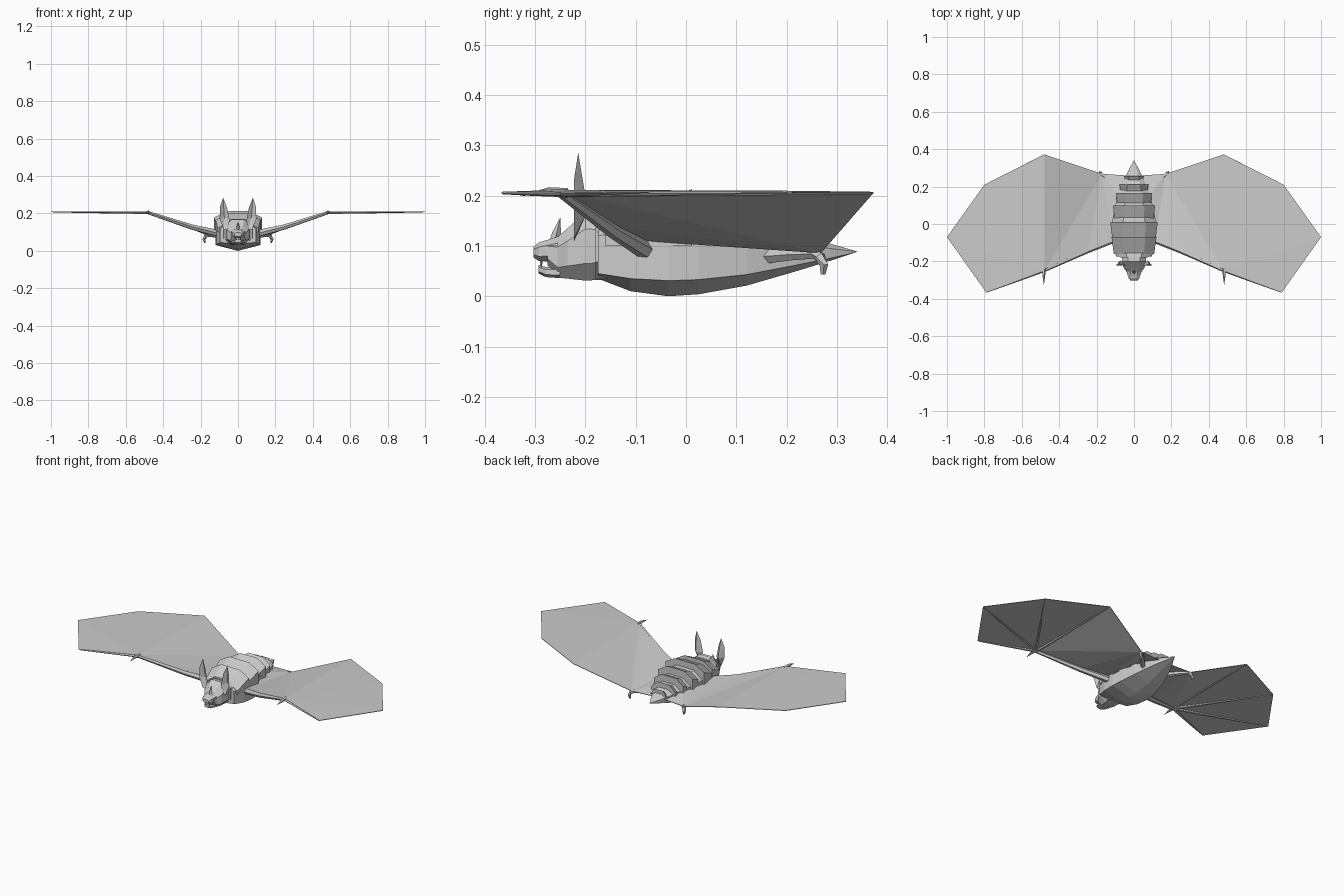
import bpy, bmesh, math
from mathutils import Vector


def make(name, verts, faces, thick=0.0):
    me = bpy.data.meshes.new(name)
    me.from_pydata([Vector(v) for v in verts], [], faces)
    bm = bmesh.new()
    bm.from_mesh(me)
    bmesh.ops.remove_doubles(bm, verts=bm.verts, dist=0.0002)
    bmesh.ops.recalc_face_normals(bm, faces=bm.faces)
    bm.to_mesh(me)
    bm.free()
    ob = bpy.data.objects.new(name, me)
    bpy.context.collection.objects.link(ob)
    if thick:
        mod = ob.modifiers.new("thickness", 'SOLIDIFY')
        mod.thickness = thick
        mod.offset = 0
    return ob


def loft(name, rings):
    n = len(rings[0])
    faces = [(k * n + i, k * n + (i + 1) % n, (k + 1) * n + (i + 1) % n, (k + 1) * n + i)
             for k in range(len(rings) - 1) for i in range(n)]
    faces += [tuple(range(n)), tuple(range((len(rings) - 1) * n, len(rings) * n))]
    return make(name, [p for r in rings for p in r], faces)


def tube(name, pts, radii, sides=5, flat=1.0):
    pts = [Vector(p) for p in pts]
    rings = []
    for i, p in enumerate(pts):
        d = (pts[min(i + 1, len(pts) - 1)] - pts[max(i - 1, 0)]).normalized()
        up = Vector((0, 0, 1)) if abs(d.z) < 0.9 else Vector((0, 1, 0))
        s = d.cross(up).normalized()
        u = s.cross(d)
        rings.append([p + radii[i] * (s * math.cos(a) + u * math.sin(a) * flat)
                      for a in (math.tau * k / sides for k in range(sides))])
    return loft(name, rings)


def mirror(ob):
    ob.modifiers.new("mirror", 'MIRROR')
    return ob


def section(y, w, zb, zs, zm, zt):
    half = [(w, zs), (w, zm), (w * 0.5, zt)]
    pts = [(0, zb)] + half + [(-x, z) for x, z in reversed(half)]
    return [(x, y, z) for x, z in pts]


# body: keeled belly, upright flanks, pointed tail
loft("body", [section(*r) for r in [
    (-0.175, 0.095, 0.035, 0.045, 0.12, 0.15),
    (-0.11, 0.115, 0.01, 0.035, 0.13, 0.17),
    (-0.035, 0.12, 0.0, 0.031, 0.135, 0.18),
    (0.025, 0.115, 0.004, 0.033, 0.13, 0.175),
    (0.12, 0.095, 0.021, 0.043, 0.12, 0.155),
    (0.22, 0.06, 0.05, 0.062, 0.105, 0.125),
    (0.285, 0.03, 0.07, 0.075, 0.095, 0.105),
    (0.34, 0.001, 0.088, 0.088, 0.0885, 0.089)]])

# overlapping back plates, raised at the rear edge
for i, (y0, y1, w, z) in enumerate([
        (-0.16, -0.07, 0.12, 0.2), (-0.09, 0.012, 0.127, 0.213),
        (0.0, 0.10, 0.113, 0.203), (0.07, 0.165, 0.096, 0.182),
        (0.13, 0.212, 0.077, 0.158), (0.19, 0.256, 0.054, 0.135)]):
    def arch(y, w, z, low):
        return [(w, y, low), (w, y, z - 0.035), (w * 0.5, y, z),
                (-w * 0.5, y, z), (-w, y, z - 0.035), (-w, y, low)]
    loft("back_plate_%d" % i, [arch(y0, w * 0.9, z - 0.045, 0.1),
                               arch(y1, w, z, 0.1)])


# head: faceted skull, snout and jaw
def oct_ring(y, w, z0, z1):
    c, h = (z0 + z1) / 2, (z1 - z0) / 2
    return [(w * x, y, c + h * z) for x, z in
            [(.5, -1), (1, -.5), (1, .5), (.5, 1), (-.5, 1), (-1, .5), (-1, -.5), (-.5, -1)]]


loft("collar", [oct_ring(-0.155, 0.085, 0.035, 0.165), oct_ring(-0.18, 0.075, 0.034, 0.17)])
loft("head", [oct_ring(*r) for r in [
    (-0.165, 0.065, 0.033, 0.165), (-0.20, 0.065, 0.031, 0.168),
    (-0.235, 0.055, 0.035, 0.135), (-0.255, 0.04, 0.037, 0.118),
    (-0.275, 0.034, 0.062, 0.112)]])
loft("snout", [oct_ring(-0.255, 0.037, 0.068, 0.118), oct_ring(-0.292, 0.028, 0.07, 0.107),
               oct_ring(-0.303, 0.018, 0.077, 0.098)])
loft("jaw", [oct_ring(-0.25, 0.034, 0.036, 0.06), oct_ring(-0.278, 0.026, 0.038, 0.058),
             oct_ring(-0.293, 0.016, 0.045, 0.062)])
tube("nose_leaf", [(0, -0.262, 0.105), (0, -0.257, 0.125), (0, -0.25, 0.155)],
     [0.01, 0.009, 0.0005], 4)
for x in (-0.014, 0.014):
    tube("fang", [(x, -0.287, 0.075), (x, -0.288, 0.054)], [0.004, 0.0005], 4)

# ears: tall tapered blades with a hollow front
ear = [(0.055, 0.11), (0.045, 0.165), (0.058, 0.23), (0.08, 0.285), (0.096, 0.235), (0.098, 0.17), (0.075, 0.115)]
ev = [(x, -0.222 + 0.008 * (z > 0.28), z) for x, z in ear]
ev += [(0.073, -0.205, 0.18), (0.073, -0.195, 0.17)]
n = len(ear)
mirror(make("ears", ev, [(i, (i + 1) % n, k) for k in (n, n + 1) for i in range(n)]))

# wing membrane: folded inner panels and flat outer hand
S, M, W = (0.11, -0.095, 0.112), (0.25, -0.145, 0.14), (0.48, -0.25, 0.21)
A, B, C, D = (0.79, -0.366, 0.206), (1.0, -0.07, 0.209), (0.80, 0.21, 0.208), (0.48, 0.372, 0.206)
F, H, T = (0.17, 0.268, 0.087), (0.085, 0.15, 0.108), (0.025, 0.258, 0.09)
mirror(make("wing_membrane", [S, M, W, A, B, C, D, F, H, T],
            [(2, 3, 4), (2, 4, 5), (2, 5, 6), (1, 2, 7), (2, 6, 7), (0, 1, 7),
             (0, 7, 8), (8, 7, 9)], 0.003))

# wing bones below the membrane
mirror(tube("arm", [(0.09, -0.075, 0.088), (0.25, -0.142, 0.128), (0.48, -0.248, 0.204)],
            [0.019, 0.015, 0.009], 6))
wrist = Vector((0.48, -0.248, 0.204))
for i, tip in enumerate((A, B, C, D)):
    end = wrist.lerp(Vector(tip) - Vector((0, 0, 0.002)), 0.98)
    mirror(tube("finger_%d" % i, [wrist, wrist.lerp(end, 0.5), end], [0.009, 0.006, 0.002], 5, 0.8))
mirror(tube("thumb_claw", [(0.48, -0.235, 0.205), (0.483, -0.275, 0.208), (0.482, -0.325, 0.2)],
            [0.011, 0.008, 0.0005], 5))

# legs with hooked feet
mirror(tube("leg", [(0.06, 0.15, 0.078), (0.12, 0.215, 0.083), (0.165, 0.262, 0.084)],
            [0.015, 0.012, 0.009], 5))
mirror(tube("foot_claw", [(0.16, 0.255, 0.085), (0.175, 0.267, 0.078), (0.181, 0.274, 0.062), (0.176, 0.272, 0.044)],
            [0.01, 0.011, 0.009, 0.005], 5))
